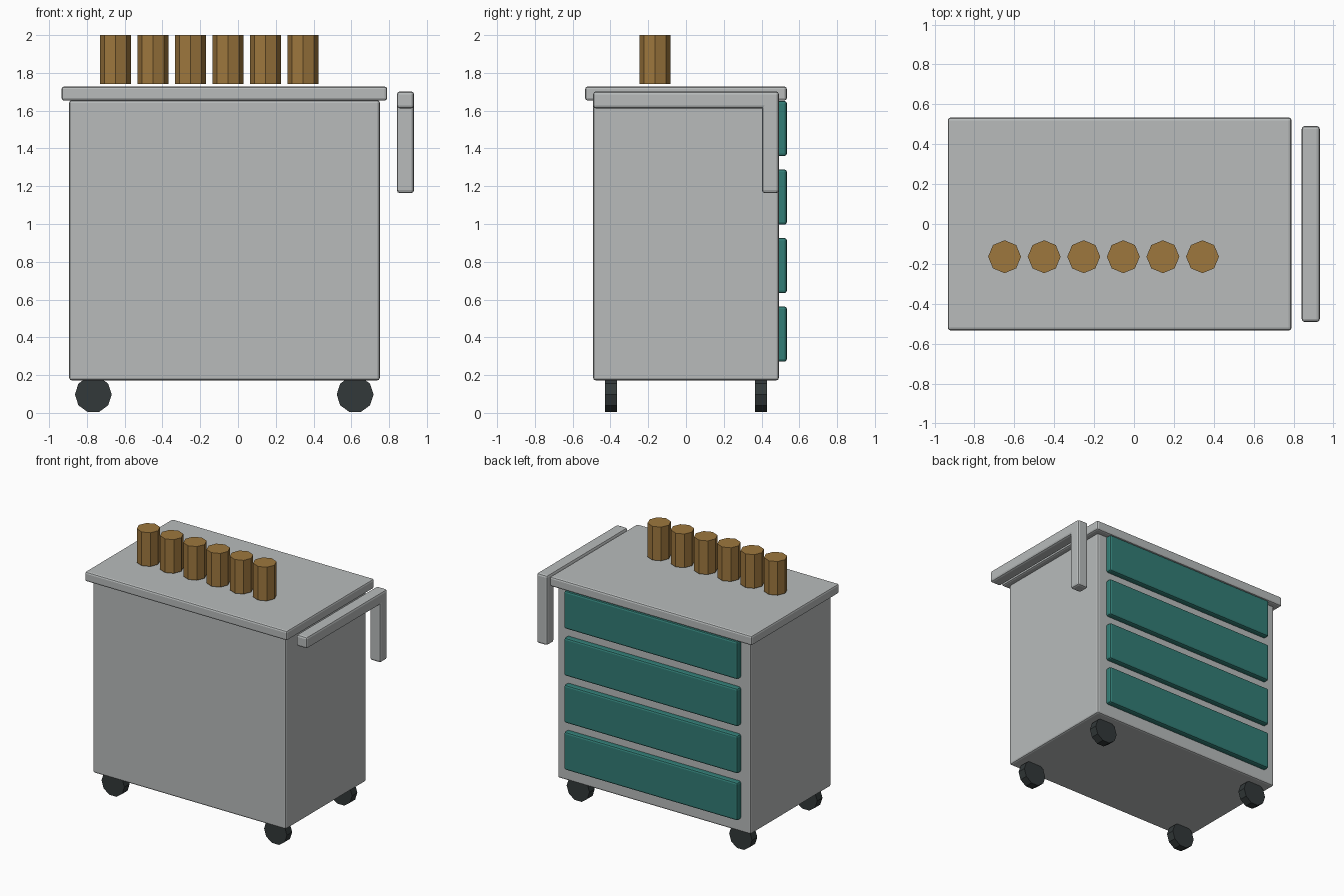
import bpy, bmesh, math
from mathutils import Matrix, Vector

if "Cube" in bpy.data.objects:
    bpy.data.objects.remove(bpy.data.objects["Cube"])


def material(name, rgb):
    m = bpy.data.materials.new(name)
    m.diffuse_color = (*rgb, 1.0)
    m.use_nodes = True
    m.node_tree.nodes["Principled BSDF"].inputs["Base Color"].default_value = m.diffuse_color
    return m


grey = material("light grey metal", (0.48, 0.50, 0.50))
teal = material("teal drawer", (0.032, 0.205, 0.18))
brown = material("brown bottle", (0.34, 0.185, 0.047))
black = material("dark rubber", (0.032, 0.04, 0.041))


def add_object(name, bm, mat):
    me = bpy.data.meshes.new(name)
    bm.to_mesh(me)
    bm.free()
    me.materials.append(mat)
    ob = bpy.data.objects.new(name, me)
    bpy.context.collection.objects.link(ob)
    return ob


def box(name, lo, hi, mat, bevel=0.014):
    lo, hi = Vector(lo), Vector(hi)
    bm = bmesh.new()
    bmesh.ops.create_cube(bm, size=1, matrix=Matrix.Translation((lo + hi) / 2)
                          @ Matrix.Diagonal((*(hi - lo), 1)))
    ob = add_object(name, bm, mat)
    mod = ob.modifiers.new("rounded edges", "BEVEL")
    mod.width = bevel
    mod.segments = 2
    return ob


def prism(name, sides, radius, depth, matrix, mat):
    bm = bmesh.new()
    bmesh.ops.create_cone(bm, cap_ends=True, segments=sides, radius1=radius,
                          radius2=radius, depth=depth, matrix=matrix)
    # put one corner exactly on the wanted axis
    return add_object(name, bm, mat)


# Cabinet and worktop
box("cabinet", (-0.894, -0.492, 0.172), (0.751, 0.492, 1.655), grey)
box("worktop", (-0.934, -0.534, 1.653), (0.790, 0.534, 1.728), grey)

# Drawer fronts on the back side
for i in range(4):
    z = 0.271 + 0.3627 * i
    box(f"drawer_{i + 1}", (-0.812, 0.45, z), (0.669, 0.534, z + 0.293), teal)

# Push handle on the right with one drop post
box("handle_bar", (0.841, -0.492, 1.612), (0.932, 0.492, 1.702), grey, 0.016)
box("handle_post", (0.841, 0.402, 1.163), (0.932, 0.492, 1.68), grey, 0.016)

# Ten-sided wheels, corner pointing down
for side, x in (("left", -0.766), ("right", 0.620)):
    for end, y in (("front", -0.397), ("back", 0.397)):
        turn = Matrix.Rotation(math.pi / 2, 4, 'X') @ Matrix.Rotation(math.pi / 2, 4, 'Z')
        wheel = prism(f"wheel_{end}_{side}", 10, 0.0975, 0.064,
                      Matrix.Translation((x, y, 0.0975)) @ turn, black)

# Row of eight-sided bottles
for i in range(6):
    prism(f"bottle_{i + 1}", 8, 0.0825, 0.26,
          Matrix.Translation((-0.649 + 0.1985 * i, -0.164, 1.87)), brown)
